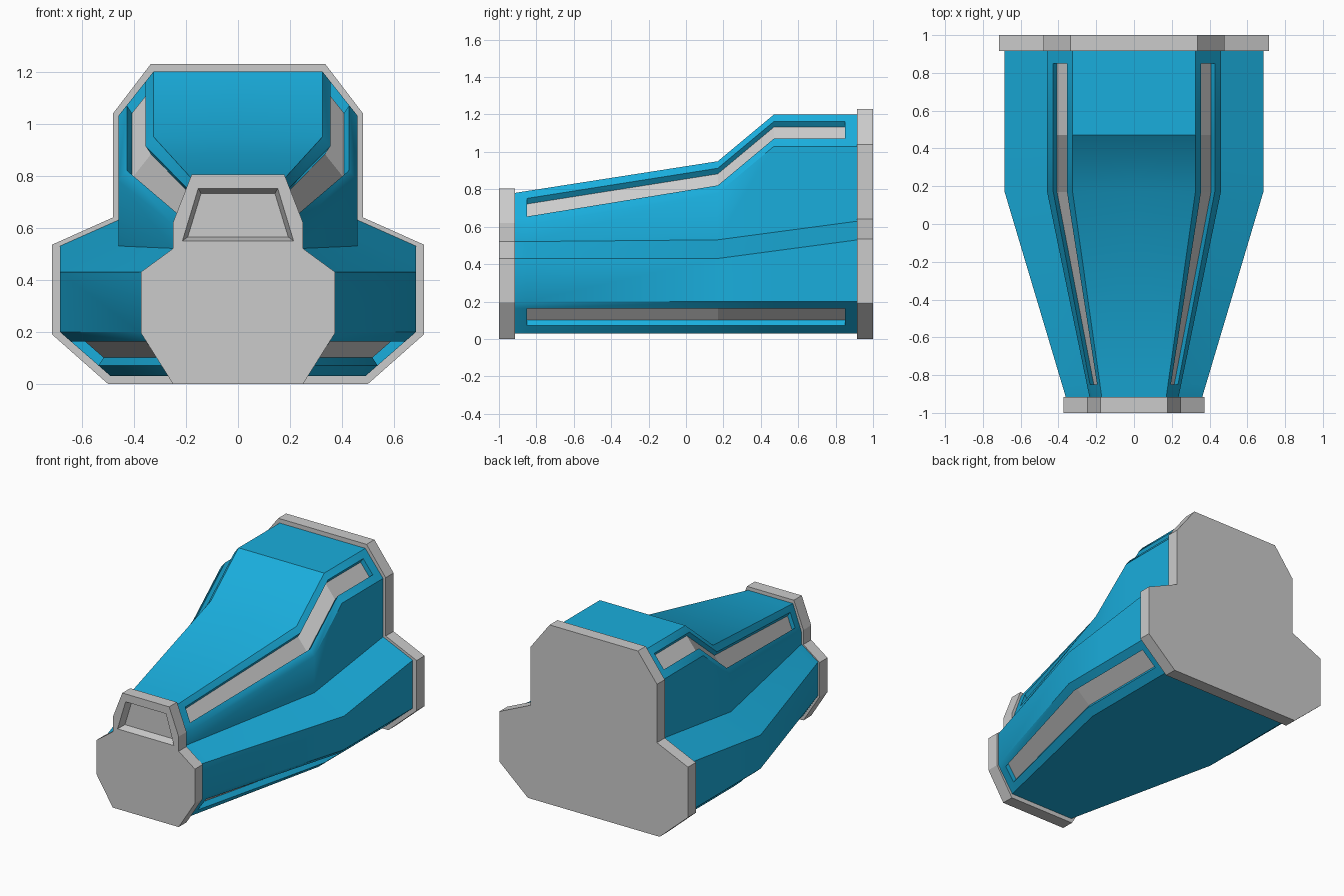
import bpy, bmesh

if "Cube" in bpy.data.objects:
    bpy.data.objects.remove(bpy.data.objects["Cube"])

blue = bpy.data.materials.new("blue_paint")
blue.diffuse_color = (0.01, 0.42, 0.72, 1)
blue.use_nodes = True
blue.node_tree.nodes["Principled BSDF"].inputs["Base Color"].default_value = blue.diffuse_color

# Right-half cross-sections (x, z) of the shell at key depths
SECTIONS = [
    (-0.92, [(0.245, 0.03), (0.36, 0.20), (0.36, 0.43), (0.235, 0.52), (0.235, 0.60), (0.17, 0.78)]),
    (0.17, [(0.49, 0.03), (0.685, 0.20), (0.685, 0.43), (0.46, 0.53), (0.46, 0.78), (0.325, 0.95)]),
    (0.47, [(0.49, 0.03), (0.685, 0.20), (0.685, 0.47), (0.46, 0.57), (0.46, 1.03), (0.325, 1.20)]),
    (0.92, [(0.49, 0.03), (0.685, 0.20), (0.685, 0.53), (0.46, 0.63), (0.46, 1.03), (0.325, 1.20)]),
]
STATIONS = [-0.92, -0.85, 0.17, 0.47, 0.85, 0.92]
GROOVE = (0.24, 0.78)                       # groove limits across a chamfer
SINK = {0: (-0.02, 0.03), 4: (-0.02, -0.03)}  # chamfer index -> inward offset


def mix(a, b, t):
    return tuple(p + (q - p) * t for p, q in zip(a, b))


def section(y):
    for (y0, s0), (y1, s1) in zip(SECTIONS, SECTIONS[1:]):
        if y <= y1:
            return [mix(a, b, (y - y0) / (y1 - y0)) for a, b in zip(s0, s1)]


def finish(name, bm, material=None, mirror=False, smooth=False):
    bmesh.ops.remove_doubles(bm, verts=bm.verts, dist=1e-5)
    bmesh.ops.recalc_face_normals(bm, faces=bm.faces)
    mesh = bpy.data.meshes.new(name)
    bm.to_mesh(mesh)
    bm.free()
    ob = bpy.data.objects.new(name, mesh)
    bpy.context.collection.objects.link(ob)
    bpy.ops.object.select_all(action='DESELECT')
    ob.select_set(True)
    bpy.context.view_layer.objects.active = ob
    if material:
        mesh.materials.append(material)
    if mirror:
        ob.modifiers.new("mirror", 'MIRROR')
        bpy.ops.object.modifier_apply(modifier="mirror")
    if smooth:
        bpy.ops.object.shade_smooth_by_angle(angle=0.61)
    return ob


def quad(bm, *pts):
    bm.faces.new([bm.verts.new(p) for p in pts])


def prism(name, half, y0, y1, half1=None):
    """Solid between two mirrored outlines at y0 and y1."""
    bm = bmesh.new()
    rings = []
    for y, h in ((y0, half), (y1, half1 or half)):
        pts = h + [(-x, z) for x, z in reversed(h)]
        rings.append([bm.verts.new((x, y, z)) for x, z in pts])
        bm.faces.new(rings[-1])
    n = len(rings[0])
    for i in range(n):
        j = (i + 1) % n
        bm.faces.new((rings[0][i], rings[0][j], rings[1][j], rings[1][i]))
    return finish(name, bm)


# Painted shell with recessed grooves, plus grey inlay strips in the grooves
shell, inlay = bmesh.new(), bmesh.new()
for k, (y0, y1) in enumerate(zip(STATIONS, STATIONS[1:])):
    a, b = section(y0), section(y1)
    at = lambda p, y: (p[0], y, p[1])
    # bottom and top panels
    quad(shell, (0, y0, a[0][1]), at(a[0], y0), at(b[0], y1), (0, y1, b[0][1]))
    quad(shell, at(a[5], y0), (0, y0, a[5][1]), (0, y1, b[5][1]), at(b[5], y1))
    for i in range(5):
        cuts = (0, *GROOVE, 1) if i in SINK else (0, 1)
        for c, (t0, t1) in enumerate(zip(cuts, cuts[1:])):
            p0, p1 = (at(mix(a[i], a[i + 1], t), y0) for t in (t0, t1))
            q0, q1 = (at(mix(b[i], b[i + 1], t), y1) for t in (t0, t1))
            if not (i in SINK and c == 1 and 0 < k < len(STATIONS) - 2):
                quad(shell, p0, p1, q1, q0)
                continue
            dx, dz = SINK[i]
            sink = lambda p: (p[0] + dx, p[1], p[2] + dz)
            quad(inlay, sink(p0), sink(p1), sink(q1), sink(q0))
            walls = [(p0, q0), (p1, q1)]
            walls += [(p0, p1)] if k == 1 else []
            walls += [(q0, q1)] if k == len(STATIONS) - 3 else []
            for u, v in walls:
                quad(shell, u, v, sink(v), sink(u))
finish("shell", shell, blue, mirror=True, smooth=True)
strips = finish("groove_inlays", inlay, mirror=True)
# make every strip face outward (away from the centre line)
bm = bmesh.new()
bm.from_mesh(strips.data)
for f in bm.faces:
    if f.normal.x * f.calc_center_median().x < 0:
        f.normal_flip()
bm.to_mesh(strips.data)
bm.free()

# End flanges
prism("back_flange", [(0.5, 0), (0.715, 0.19), (0.715, 0.535), (0.48, 0.64),
                      (0.48, 1.04), (0.335, 1.23)], 0.915, 1.0)
front = prism("front_flange", [(0.25, 0), (0.373, 0.195), (0.373, 0.43), (0.25, 0.52),
                               (0.25, 0.62), (0.178, 0.805)], -1.0, -0.915)

# Tapered trapezoid recess in the front flange
cutter = prism("recess_cutter", [(0.218, 0.546), (0.155, 0.755)], -1.01, -0.95,
               [(0.193, 0.565), (0.142, 0.732)])
cutter.hide_render = True
cut = front.modifiers.new("recess", 'BOOLEAN')
cut.operation = 'DIFFERENCE'
cut.solver = 'EXACT'
cut.object = cutter
bpy.context.view_layer.objects.active = front
bpy.ops.object.modifier_apply(modifier="recess")
bpy.data.objects.remove(cutter)
